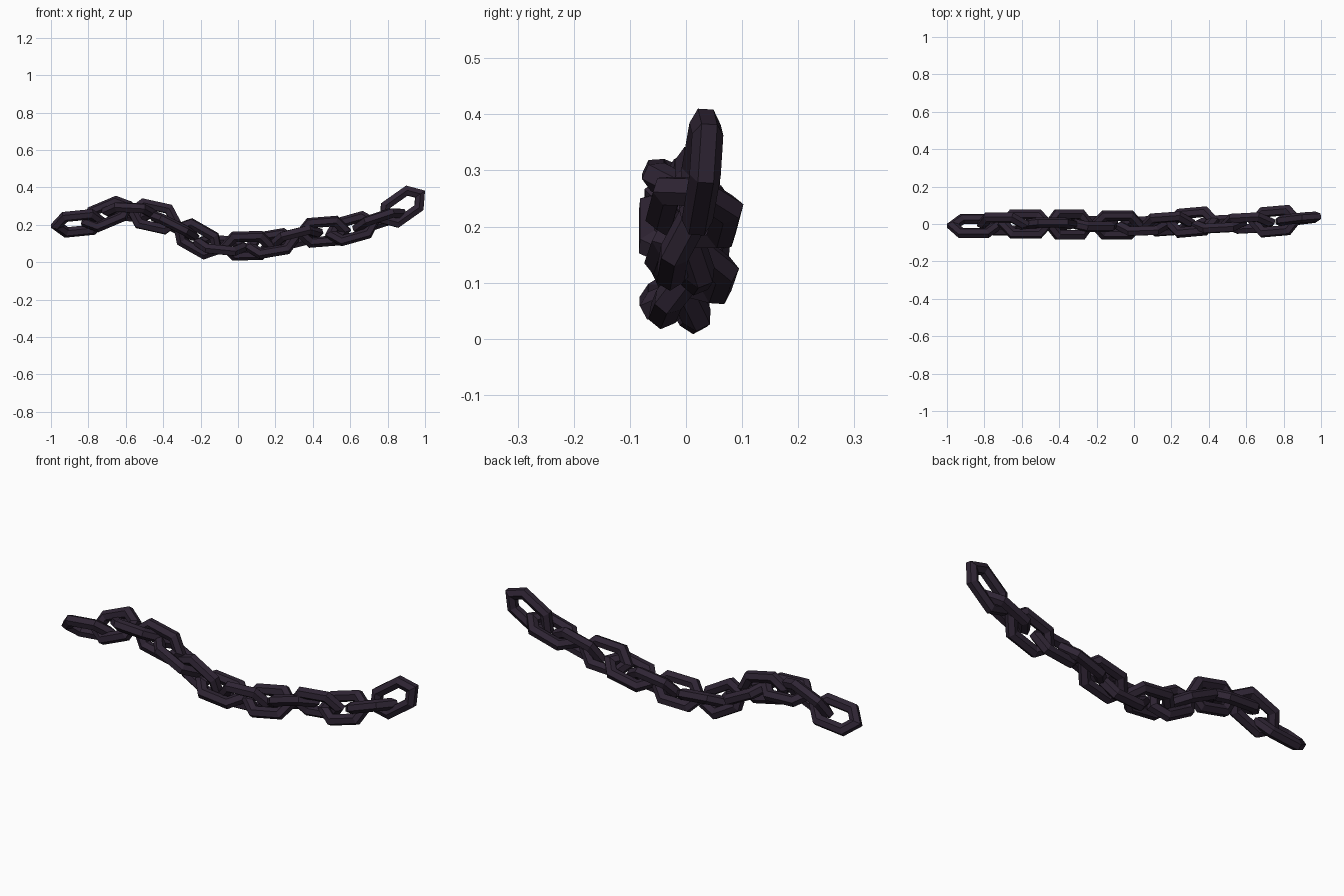
import bpy, bmesh, math
from mathutils import Vector, Matrix

if "Cube" in bpy.data.objects:
    bpy.data.objects.remove(bpy.data.objects["Cube"])

# dark purple iron
iron = bpy.data.materials.new("dark_purple_iron")
iron.diffuse_color = (0.028, 0.018, 0.034, 1)
iron.use_nodes = True
iron.node_tree.nodes["Principled BSDF"].inputs["Base Color"].default_value = iron.diffuse_color

TUBE, SIDES = 0.028, 6
# centre line of one long hexagonal link, in its local XZ plane
PATH = [Vector(p) for p in [(0.117, 0), (0.07, 0.056), (-0.07, 0.056),
                            (-0.117, 0), (-0.07, -0.056), (0.07, -0.056)]]


def link_mesh():
    """Sweep a faceted tube round the hexagon with mitred corners."""
    bm = bmesh.new()
    rings = []
    n = len(PATH)
    for i, p in enumerate(PATH):
        d1 = (p - PATH[i - 1]).normalized()
        d2 = (PATH[(i + 1) % n] - p).normalized()
        n1, n2 = Vector((d1.y, -d1.x)), Vector((d2.y, -d2.x))
        miter = (n1 + n2) / (1 + n1.dot(n2))
        ring = []
        for k in range(SIDES):
            a = 2 * math.pi * (k + 0.5) / SIDES
            q = p + miter * (TUBE * math.cos(a))
            ring.append(bm.verts.new((q.x, TUBE * math.sin(a), q.y)))
        rings.append(ring)
    for i in range(n):
        a, b = rings[i], rings[(i + 1) % n]
        for k in range(SIDES):
            m = (k + 1) % SIDES
            bm.faces.new((a[k], a[m], b[m], b[k]))
    bmesh.ops.recalc_face_normals(bm, faces=bm.faces)
    me = bpy.data.meshes.new("chain_link")
    bm.to_mesh(me)
    bm.free()
    me.materials.append(iron)
    return me


# each link: x, y, z, slope in XZ, yaw in degrees, roll in degrees
LINKS = [
    (-0.852, -0.01, 0.208, 0.10, 0, 42),
    (-0.70, 0.00, 0.258, 0.42, 0, -38),
    (-0.58, 0.00, 0.268, -0.05, 0, 65),
    (-0.45, 0.00, 0.245, -0.22, 0, -8),
    (-0.345, -0.003, 0.195, -0.50, 0, 85),
    (-0.215, 0.00, 0.125, -0.57, 0, 15),
    (-0.09, -0.005, 0.092, -0.10, 0, -62),
    (0.05, -0.01, 0.088, 0.03, 2, 28),
    (0.18, 0.00, 0.10, 0.17, 4, -40),
    (0.31, 0.01, 0.13, 0.25, 5, 62),
    (0.455, 0.00, 0.163, 0.08, 3, 22),
    (0.61, 0.005, 0.18, 0.28, 3, -32),
    (0.755, 0.015, 0.225, 0.33, 5, 72),
    (0.878, 0.027, 0.297, 0.70, 7, -4),
]

mesh = link_mesh()
for i, (x, y, z, slope, yaw, roll) in enumerate(LINKS):
    ob = bpy.data.objects.new("chain_link_%02d" % (i + 1), mesh)
    bpy.context.collection.objects.link(ob)
    # roll about own length so the normal tips from +y to +z, then pitch, then yaw
    ob.matrix_world = (Matrix.Translation((x, y, z))
                       @ Matrix.Rotation(math.radians(yaw), 4, 'Z')
                       @ Matrix.Rotation(-math.atan(slope), 4, 'Y')
                       @ Matrix.Rotation(math.radians(roll), 4, 'X'))
